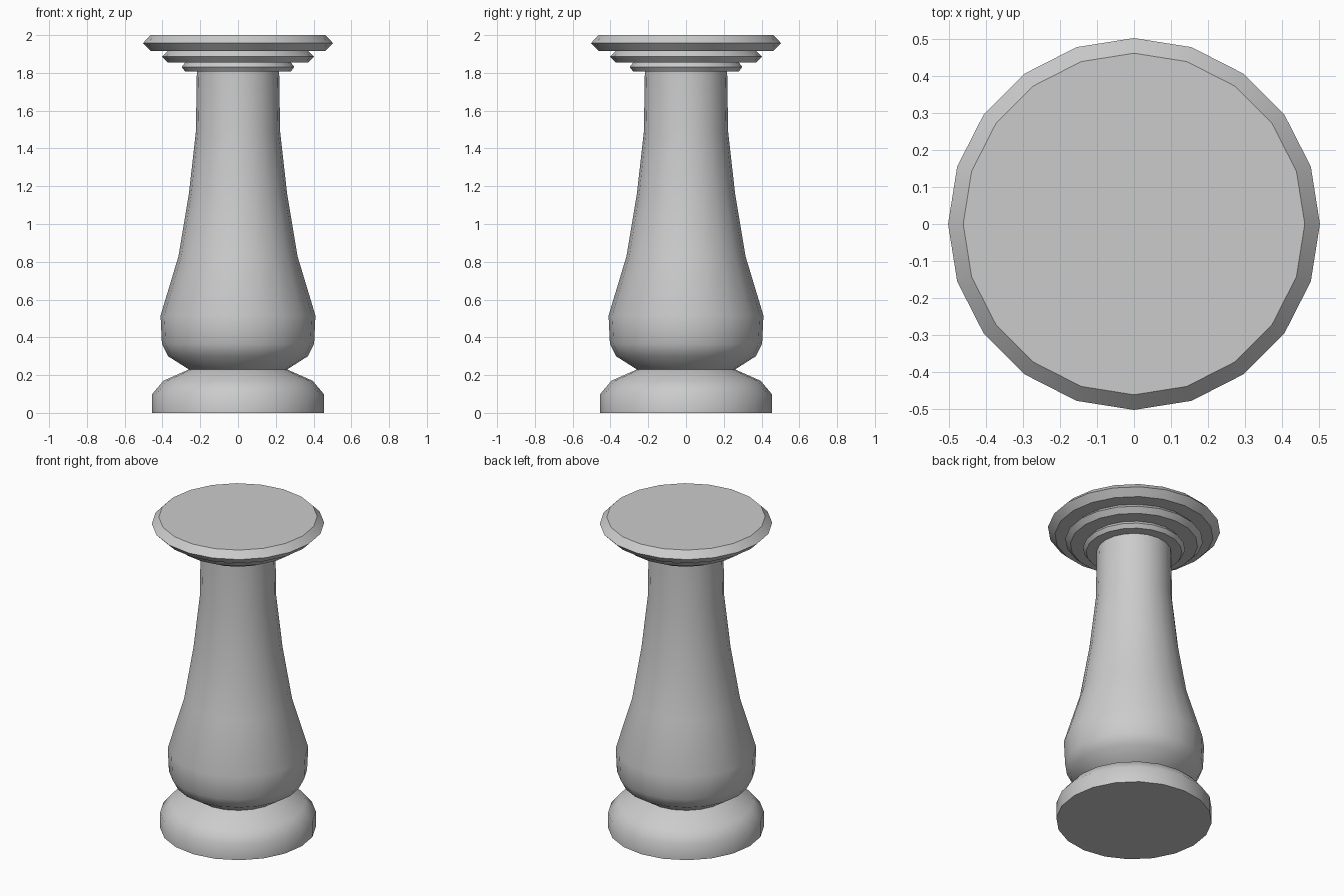
import bpy, bmesh
from math import sin, cos, pi, radians

if "Cube" in bpy.data.objects:
    bpy.data.objects.remove(bpy.data.objects["Cube"])

SIDES = 20


def turned(name, profile, cap_bottom=True, cap_top=True):
    """Revolve a (radius, height) profile, listed bottom to top, around z."""
    bm = bmesh.new()
    rings = [[bm.verts.new((r * cos(2 * pi * i / SIDES), r * sin(2 * pi * i / SIDES), z))
              for i in range(SIDES)] for r, z in profile]
    for low, high in zip(rings, rings[1:]):
        for i in range(SIDES):
            j = (i + 1) % SIDES
            bm.faces.new((low[i], low[j], high[j], high[i]))
    if cap_bottom:
        bm.faces.new(rings[0][::-1])
    if cap_top:
        bm.faces.new(rings[-1])
    mesh = bpy.data.meshes.new(name)
    bm.to_mesh(mesh)
    bm.free()
    obj = bpy.data.objects.new(name, mesh)
    bpy.context.collection.objects.link(obj)
    bpy.ops.object.select_all(action='DESELECT')
    obj.select_set(True)
    bpy.context.view_layer.objects.active = obj
    bpy.ops.object.shade_smooth_by_angle(angle=radians(42))
    return obj


# Rounded foot, narrowing to the neck
turned("base", [(0.454, 0), (0.454, 0.10), (0.395, 0.17), (0.26, 0.23)], cap_top=False)

# Bulbous shaft, open where it meets the base and the cap rings
turned("shaft", [(0.26, 0.23), (0.37, 0.30), (0.403, 0.365), (0.41, 0.515),
                 (0.315, 0.83), (0.26, 1.16), (0.223, 1.49), (0.218, 1.81)],
       cap_bottom=False, cap_top=False)

# Three stacked cap rings with pointed rims: widest radius, end radius, bottom, top
for name, rim, end, z0, z1 in [("lower_ring", 0.298, 0.28, 1.808, 1.855),
                               ("middle_ring", 0.402, 0.372, 1.855, 1.916),
                               ("top_slab", 0.503, 0.462, 1.916, 2.0)]:
    turned(name, [(end, z0), (rim, (z0 + z1) / 2), (end, z1)])
